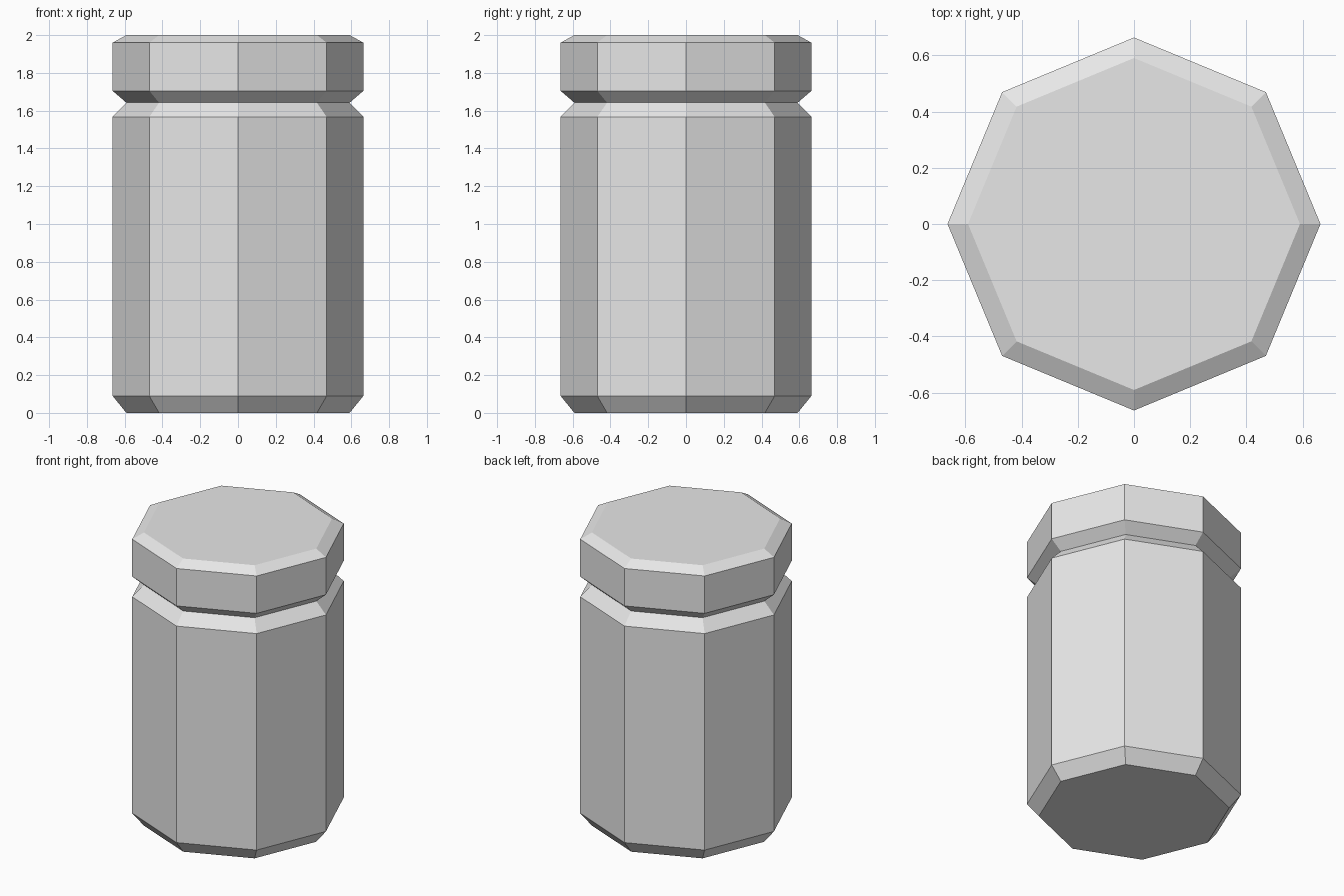
import bpy
import bmesh
from math import cos, sin, tau

cube = bpy.data.objects.get("Cube")
if cube:
    bpy.data.objects.remove(cube, do_unlink=True)

SIDES = 8
WIDE, NARROW = 0.664, 0.591
SEAM_Z = 1.642

grey = bpy.data.materials.new("plain grey")
grey.use_nodes = True
colour = (0.8, 0.8, 0.8, 1)
grey.diffuse_color = colour
grey.node_tree.nodes["Principled BSDF"].inputs["Base Color"].default_value = colour


def octagonal_part(name, profile, cap_bottom=False, cap_top=False):
    """Stack octagonal rings given as (radius, height) and skin them."""
    bm = bmesh.new()
    rings = [[bm.verts.new((r * cos(tau * i / SIDES), r * sin(tau * i / SIDES), z))
              for i in range(SIDES)] for r, z in profile]
    for low, high in zip(rings, rings[1:]):
        for i in range(SIDES):
            j = (i + 1) % SIDES
            bm.faces.new((low[i], low[j], high[j], high[i]))
    if cap_bottom:
        bm.faces.new(rings[0][::-1])
    if cap_top:
        bm.faces.new(rings[-1])
    mesh = bpy.data.meshes.new(name)
    bm.to_mesh(mesh)
    bm.free()
    mesh.materials.append(grey)
    part = bpy.data.objects.new(name, mesh)
    bpy.context.collection.objects.link(part)
    return part


# Jar body with chamfered foot and shoulder
octagonal_part("jar_body", [(NARROW, 0), (WIDE, 0.09), (WIDE, 1.567), (NARROW, SEAM_Z)],
               cap_bottom=True)

# Lid, meeting the body in the narrow groove
octagonal_part("jar_lid", [(NARROW, SEAM_Z), (WIDE, 1.705), (WIDE, 1.96), (NARROW, 2)],
               cap_top=True)
